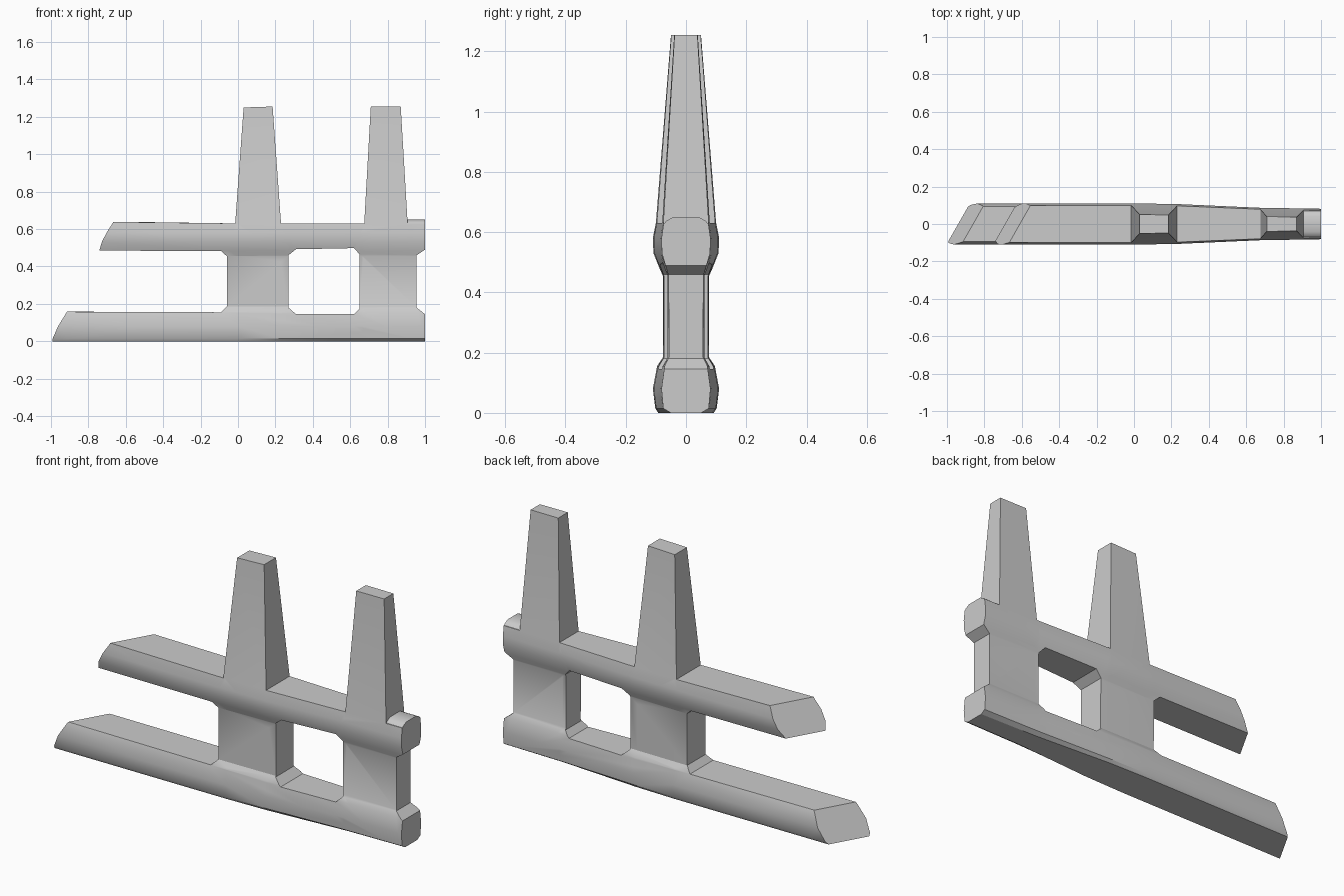
import bpy, bmesh
from mathutils import Vector

if "Cube" in bpy.data.objects:
    bpy.data.objects.remove(bpy.data.objects["Cube"])

# Half thickness by height, and its narrowing along the length
THICK = [(0, .092), (.015, .102), (.08, .11), (.155, .096), (.185, .076),
         (.455, .077), (.485, .09), (.53, .108), (.58, .11), (.63, .1), (1.255, .05)]
TAPER = [(-1, 1), (0, 1), (.23, .97), (.67, .79), (1, .74)]


def lerp_table(table, v):
    v = max(table[0][0], min(table[-1][0], v))
    for (a, p), (b, q) in zip(table, table[1:]):
        if v <= b:
            return p + (q - p) * (v - a) / (b - a)


def finish(bm, name, angle=0.5):
    bmesh.ops.recalc_face_normals(bm, faces=bm.faces)
    me = bpy.data.meshes.new(name)
    bm.to_mesh(me)
    bm.free()
    ob = bpy.data.objects.new(name, me)
    bpy.context.collection.objects.link(ob)
    bpy.ops.object.select_all(action='DESELECT')
    ob.select_set(True)
    bpy.context.view_layer.objects.active = ob
    bpy.ops.object.shade_smooth_by_angle(angle=angle)
    return ob


# Side silhouette: two rails, two posts, two tall tapered prongs
outer = [(-1, 0), (1, 0), (1, .145), (.955, .18), (.955, .46), (1, .49), (1, .63),
         (.907, .63), (.87, 1.255), (.71, 1.255), (.675, .63), (.23, .63),
         (.185, 1.255), (.03, 1.25), (-.015, .63), (-.67, .638), (-.75, .485),
         (-.09, .482), (-.06, .455), (-.06, .185), (-.09, .155), (-.92, .158)]
window = [(.31, .145), (.62, .145), (.65, .175), (.65, .465), (.62, .498),
          (.31, .492), (.27, .46), (.27, .18)]

bm = bmesh.new()
edges = []
for loop in (outer, window):
    vs = [bm.verts.new((x, 0, z)) for x, z in loop]
    edges += [bm.edges.new((a, b)) for a, b in zip(vs, vs[1:] + vs[:1])]
bmesh.ops.triangle_fill(bm, edges=edges, use_beauty=True, normal=(0, -1, 0))

# Slice at every level where the thickness changes
cuts = [(Vector((0, 0, z)), Vector((0, 0, 1))) for z, _ in THICK[1:-1]]
cuts += [(Vector((x, 0, 0)), Vector((1, 0, 0))) for x, _ in TAPER[1:-1]]
for co, no in cuts:
    bmesh.ops.bisect_plane(bm, geom=bm.verts[:] + bm.edges[:] + bm.faces[:],
                           dist=.0005, plane_co=co, plane_no=no)

# Give the silhouette its depth, slanting the left rail ends
ret = bmesh.ops.extrude_face_region(bm, geom=bm.faces[:], use_keep_orig=True)
back = {g for g in ret['geom'] if isinstance(g, bmesh.types.BMVert)}
for v in bm.verts:
    x, _, z = v.co
    t = lerp_table(TAPER, x)
    half = lerp_table(THICK, z) * t
    if z < .01:
        half *= t
    v.co.y = half if v in back else -half
    v.co.x += .57 * (v.co.y + .105) * max(0, min(1, (-x - .1) / .4))
    if v.co.x < -1:
        v.co.x = -1
finish(bm, "forked_frame")

# Crowned stub on the right end of the upper rail
bm = bmesh.new()
section = [(-.074, .625), (.074, .625), (.066, .637), (.042, .65), (-.042, .65), (-.066, .637)]
face = bm.faces.new([bm.verts.new((.89, y, z)) for y, z in section])
ret = bmesh.ops.extrude_face_region(bm, geom=[face], use_keep_orig=True)
bmesh.ops.translate(bm, vec=(.11, 0, 0),
                    verts=[g for g in ret['geom'] if isinstance(g, bmesh.types.BMVert)])
finish(bm, "upper_rail_stub", .7)
